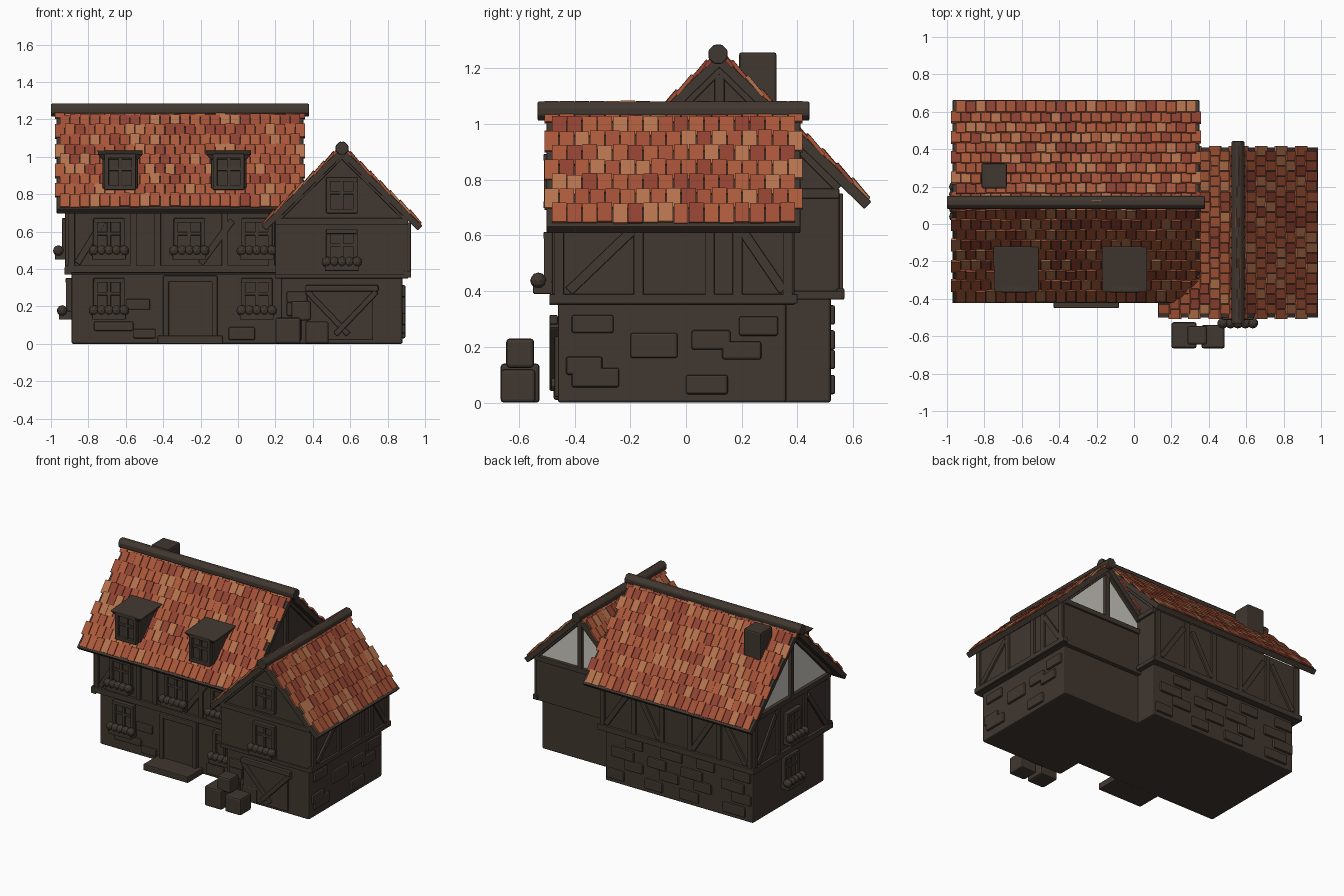
import bpy, bmesh, math, random
from mathutils import Matrix, Vector

if "Cube" in bpy.data.objects:
    bpy.data.objects.remove(bpy.data.objects["Cube"])

random.seed(4)
PI = math.pi


def material(name, rgb):
    m = bpy.data.materials.new(name)
    m.diffuse_color = (*rgb, 1)
    m.use_nodes = True
    m.node_tree.nodes["Principled BSDF"].inputs["Base Color"].default_value = m.diffuse_color
    return m


WOOD = material("dark_brown", (0.052, 0.038, 0.029))
PALE = material("pale_plaster", (0.6, 0.58, 0.52))
TILES = [material(f"tile_{i}", c) for i, c in enumerate(
    [(.42, .105, .045), (.36, .08, .038), (.46, .17, .075), (.28, .055, .032), (.40, .095, .04)])]


def finish(name, bm, mats, bevel=0):
    bmesh.ops.recalc_face_normals(bm, faces=bm.faces)
    me = bpy.data.meshes.new(name)
    bm.to_mesh(me)
    bm.free()
    for m in mats:
        me.materials.append(m)
    ob = bpy.data.objects.new(name, me)
    bpy.context.collection.objects.link(ob)
    if bevel:
        b = ob.modifiers.new("bevel", "BEVEL")
        b.width, b.segments = bevel, 2
    return ob


def blk(x0, x1, y0, y1, z0, z1, W=Matrix()):
    """Matrix of a box given by its bounds in frame W."""
    return (W @ Matrix.Translation(((x0 + x1) / 2, (y0 + y1) / 2, (z0 + z1) / 2))
            @ Matrix.Diagonal((x1 - x0, y1 - y0, z1 - z0, 1)))


def boxes(name, mats, bevel=0.006, mat=WOOD):
    bm = bmesh.new()
    for m in mats:
        bmesh.ops.create_cube(bm, size=1, matrix=m)
    return finish(name, bm, [mat], bevel)


def prism(name, pts, depth, W, mat=WOOD):
    """Profile in the local x-z plane, extruded inward along local +y."""
    bm = bmesh.new()
    f = bm.faces.new([bm.verts.new(W @ Vector((x, 0, z))) for x, z in pts])
    ext = bmesh.ops.extrude_face_region(bm, geom=[f])["geom"]
    d = W.to_3x3() @ Vector((0, depth, 0))
    bmesh.ops.translate(bm, vec=d, verts=[v for v in ext if isinstance(v, bmesh.types.BMVert)])
    return finish(name, bm, [mat])


def wall(x, y, deg):
    """Wall frame: local x runs along the wall, local -y points outward."""
    return Matrix.Translation((x, y, 0)) @ Matrix.Rotation(math.radians(deg), 4, "Z")


def beam(W, x0, z0, x1, z1, w=0.035, out=0.014):
    L = math.hypot(x1 - x0, z1 - z0)
    return (W @ Matrix.Translation(((x0 + x1) / 2, 0, (z0 + z1) / 2))
            @ Matrix.Rotation(-math.atan2(z1 - z0, x1 - x0), 4, "Y")
            @ Matrix.Diagonal((L, 2 * out, w, 1)))


def window(name, W, x, z, flowers=True):
    w, h = 0.082, 0.19
    z0 = z + 0.03
    parts = [blk(x - w, x + w, -.012, .01, z0, z0 + h, W),
             blk(x - .01, x + .01, -.022, 0, z0, z0 + h, W),
             blk(x - w, x + w, -.022, 0, z0 + .1, z0 + .118, W)]
    parts += [blk(x + s * .072 - .012, x + s * .072 + .012, -.03, 0, z0, z0 + h, W) for s in (-1, 1)]
    parts += [blk(x - w, x + w, -.032, 0, zz - .012, zz + .012, W) for zz in (z0 + .01, z0 + h - .01)]
    if flowers:
        parts.append(blk(x - .09, x + .09, -.068, 0, z, z + .045, W))
    boxes(name, parts, .004)
    if flowers:
        bm = bmesh.new()
        for i in range(5):
            p = W @ Matrix.Translation((x + (i - 2) * .04, -.05, z + .048))
            bmesh.ops.create_icosphere(bm, subdivisions=2, radius=.029, matrix=p)
        finish(name + "_flowers", bm, [WOOD])


# Wall frames, lower (stone) and upper (timber) storeys
F_LO, F_UP = wall(0, -.28, 0), wall(0, -.31, 0)
WF_LO, WF_UP = wall(0, -.46, 0), wall(0, -.48, 0)
R_LO, R_UP = wall(.88, 0, 90), wall(.91, 0, 90)
B_LO, B_UP = wall(0, .52, 180), wall(0, .55, 180)
L_LO, L_UP = wall(-.89, 0, -90), wall(-.91, 0, -90)
WB_UP, MR_UP = wall(0, .39, 180), wall(.29, 0, 90)

# Wall blocks
boxes("main_stone_storey", [blk(-.89, .27, -.28, .52, 0, .38)], .01)
boxes("wing_stone_storey", [blk(.23, .88, -.46, .36, 0, .37)], .01)
boxes("main_timber_storey", [blk(-.91, .29, -.31, .55, .37, .76)])
boxes("wing_timber_storey", [blk(.20, .91, -.48, .39, .35, .655)])

# Gables: main along x, wing along y
main_g = lambda c: [(c - .43, .755), (c + .43, .755), (c, 1.2)]
wing_g = lambda c: [(c - .355, .65), (c + .355, .65), (c, 1.01)]
prism("main_gable_left", main_g(-.12), .02, wall(-.9, 0, -90), PALE)
prism("main_gable_right", main_g(.12), .02, wall(.285, 0, 90))
prism("wing_gable_front", wing_g(.555), .02, wall(0, -.478, 0))
prism("wing_gable_back", wing_g(-.555), .02, wall(0, .38, 180), PALE)

# Gable timbers
tim = []
for W, c in ((L_UP, -.12), (MR_UP, .12)):
    tim += [beam(W, c, .75, c, 1.18), beam(W, c - .43, .75, c + .43, .75)]
    tim += [beam(W, c + s * .43, .77, c, 1.2) for s in (-1, 1)]
for W, c in ((WF_UP, .555), (WB_UP, -.555)):
    tim += [beam(W, c - .355, .655, c + .355, .655)]
    tim += [beam(W, c + s * .355, .66, c, 1.01) for s in (-1, 1)]
tim.append(beam(WB_UP, -.555, .65, -.555, .99))
boxes("gable_timbers", tim, .004)

# Storey timbers: sill beams, posts and braces
tim = [blk(-.925, .21, -.328, -.29, .38, .42), blk(-.925, .3, .54, .568, .37, .41),
       blk(-.928, -.89, -.328, .568, .37, .41), blk(.89, .925, -.49, .40, .355, .39),
       blk(.2, .91, -.49, -.46, .35, .375), blk(.27, .305, .37, .56, .37, .4)]
tim += [beam(F_UP, x, .4, x, .74) for x in (-.89, -.56, -.43, -.07, .18)]
tim += [beam(F_UP, -.86, .43, -.72, .66), beam(F_UP, -.03, .66, -.2, .43)]
tim += [beam(R_UP, y, .37, y, .65) for y in (-.455, -.17, .085, .185, .365)]
tim += [beam(R_UP, -.42, .4, -.19, .62), beam(R_UP, .2, .62, .35, .4)]
tim += [beam(B_UP, x, .39, x, .75) for x in (-.265, -.02, .2, .42, .65, .89)]
tim += [beam(B_UP, -.24, .42, -.05, .7), beam(B_UP, .02, .7, .18, .42),
        beam(B_UP, .44, .42, .62, .7), beam(B_UP, .68, .7, .86, .42)]
tim += [beam(L_UP, y, .39, y, .75) for y in (-.53, -.27, .03, .29)]
tim += [beam(L_UP, -.5, .42, -.3, .7), beam(L_UP, .06, .7, .26, .42)]
boxes("storey_timbers", tim, .004)

# Raised stones on the ground floor
stones = {"front": (F_LO, [(-.77, -.56, .07, .12), (-.6, -.47, .18, .24), (-.56, -.44, .03, .08), (-.05, .09, .02, .09)]),
          "wing_front": (WF_LO, [(.26, .37, .22, .28), (.26, .36, .15, .22), (.25, .34, .02, .14), (.36, .48, .01, .12)]),
          "right": (R_LO, [(-.41, -.26, .25, .315), (-.2, -.03, .16, .25), (.02, .16, .19, .26), (.13, .27, .155, .22),
                           (.19, .33, .24, .31), (-.43, -.3, .1, .165), (-.41, -.24, .055, .125), (0, .15, .03, .1)])}
back = []
for r, z in enumerate((.03, .12, .19, .28)):
    for i in range(4):
        x = -.24 + i * .29 + (r % 2) * .11 + random.uniform(-.03, .03)
        back.append((x, min(x + random.uniform(.13, .19), .88), z, z + .07))
stones["back"] = (B_LO, back)
for name, (W, rects) in stones.items():
    boxes(name + "_stones", [blk(a, b, -.015, .01, c, d, W) for a, b, c, d in rects], .008)

# Windows
for i, x in enumerate((-.69, .1)):
    window(f"ground_window_{i}", F_LO, x, .13)
for i, x in enumerate((-.69, -.26, .1)):
    window(f"upper_window_{i}", F_UP, x, .45)
window("wing_window", WF_UP, .555, .39)
window("wing_gable_window", WF_UP, .555, .67, False)
window("left_lower_window", L_LO, -.12, .13)
window("left_upper_window", L_UP, -.12, .45)

# Door, step and braced barn gate
boxes("door", [blk(-.38, -.13, -.02, .01, .03, .35, F_LO), blk(-.40, -.37, -.035, 0, .03, .36, F_LO),
               blk(-.14, -.11, -.035, 0, .03, .36, F_LO), blk(-.40, -.11, -.035, 0, .33, .365, F_LO)])
boxes("door_step", [blk(-.43, -.08, -.45, -.27, 0, .045)])
boxes("barn_gate", [blk(.37, .72, -.012, .01, .02, .31, WF_LO), blk(.36, .75, -.03, 0, .28, .315, WF_LO),
                    beam(WF_LO, .37, .28, .59, .05, .03, .024), beam(WF_LO, .74, .28, .52, .05, .03, .03)])

# Crates
boxes("crates", [blk(.20, .335, -.665, -.525, 0, .14), blk(.36, .485, -.665, -.54, 0, .12),
                 blk(.285, .39, -.645, -.545, .125, .23)], .012)

# Chimney
boxes("chimney", [blk(-.815, -.68, .19, .325, .9, 1.257)], .01)


def roof_side(name, origin, deg, half, slope, rows, ang=44.3):
    """Slope frame: x along ridge, -y down the slope, z outward from the roof."""
    S = (Matrix.Translation(origin) @ Matrix.Rotation(math.radians(deg), 4, "Z")
         @ Matrix.Rotation(math.radians(ang), 4, "X"))
    boxes(name + "_base", [blk(-half + .01, half - .01, -slope, 0, -.05, -.014, S)], .004)
    bm = bmesh.new()
    n = round(2 * half / .054)
    w, pitch = 2 * half / n, (slope - .02) / rows
    for r in range(rows):
        odd = r % 2
        for i in range(n - odd):
            x = -half + (i + .5 + odd / 2) * w
            y0 = -pitch * (r + 1) - random.uniform(0, .008)
            T = (S @ Matrix.Translation((x, y0 + pitch * .6, -.009 + random.uniform(-.002, .002)))
                 @ Matrix.Rotation(.1, 4, "X") @ Matrix.Diagonal((w * .94, pitch * 1.2, .013, 1)))
            k = random.randrange(len(TILES))
            for v in bmesh.ops.create_cube(bm, size=1, matrix=T)["verts"]:
                for f in v.link_faces:
                    f.material_index = k
    finish(name + "_tiles", bm, TILES)


# Roof slopes
for deg, side in ((0, "front"), (180, "back")):
    roof_side("main_roof_" + side, (-.31, .12, 1.272), deg, .67, .775, 10)
for deg, side in ((90, "right"), (-90, "left")):
    roof_side("wing_roof_" + side, (.556, -.045, 1.072), deg, .465, .615, 8)


def ridge(name, centre, axis, length, r):
    bm = bmesh.new()
    M = Matrix.Translation(centre) @ Matrix.Rotation(PI / 2, 4, axis) @ Matrix.Rotation(PI / 8, 4, "Z")
    bmesh.ops.create_cone(bm, cap_ends=True, segments=8, radius1=r, radius2=r, depth=length, matrix=M)
    finish(name, bm, [WOOD], .005)


ridge("main_ridge_beam", (-.31, .115, 1.25), "Y", 1.38, .037)
ridge("wing_ridge_beam", (.556, -.045, 1.046), "X", .975, .037)

# Dormers with flared lids
for i, x in enumerate((-.63, -.05)):
    boxes(f"dormer_{i}_body", [blk(x - .095, x + .095, -.335, -.05, .83, 1.0)], .008)
    window(f"dormer_{i}_window", wall(0, -.333, 0), x, .795, False)
    bm = bmesh.new()
    bmesh.ops.create_cube(bm, size=1, matrix=blk(x - .122, x + .122, -.365, -.12, .985, 1.035))
    for v in bm.verts:
        if v.co.z < 1:
            v.co.x = x + (v.co.x - x) * .78
            v.co.y += .02 if v.co.y < -.2 else 0
        elif v.co.y < -.2:
            v.co.z -= .02
    finish(f"dormer_{i}_roof", bm, [WOOD], .005)
